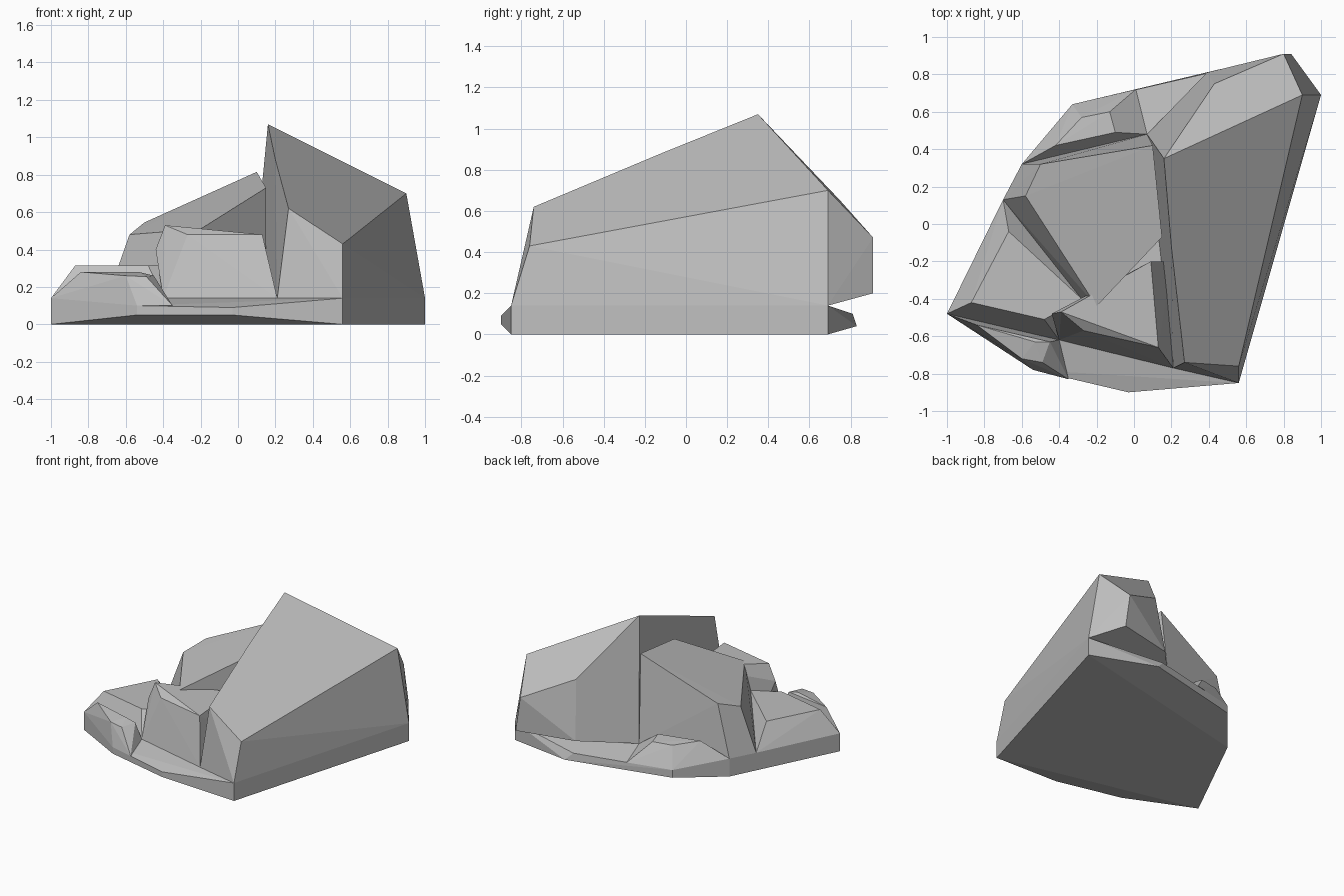
import bpy
import bmesh
import math
from mathutils import Vector

# Remove the default cube if it is there
default_cube = bpy.data.objects.get("Cube")
if default_cube is not None:
    bpy.data.objects.remove(default_cube, do_unlink=True)

# One plain grey stone material
STONE_COLOUR = (0.52, 0.52, 0.52, 1.0)
stone = bpy.data.materials.new("grey_stone")
stone.use_nodes = True
stone.diffuse_color = STONE_COLOUR
shader = next(n for n in stone.node_tree.nodes if n.type == 'BSDF_PRINCIPLED')
shader.inputs["Base Color"].default_value = STONE_COLOUR
shader.inputs["Roughness"].default_value = 0.9


def rock(name, *corners):
    """Make a chiselled, flat-faced boulder that wraps the given corners."""
    bm = bmesh.new()
    for corner in corners:
        bm.verts.new(Vector(corner))
    hull = bmesh.ops.convex_hull(bm, input=bm.verts[:])
    unused = {item for item in hull["geom_interior"] + hull["geom_unused"]
              if isinstance(item, bmesh.types.BMVert)}
    bmesh.ops.delete(bm, geom=list(unused), context='VERTS')
    bmesh.ops.dissolve_limit(bm, angle_limit=math.radians(1.5),
                             verts=bm.verts[:], edges=bm.edges[:])
    bmesh.ops.recalc_face_normals(bm, faces=bm.faces[:])
    mesh = bpy.data.meshes.new(name)
    bm.to_mesh(mesh)
    bm.free()
    mesh.materials.append(stone)
    result = bpy.data.objects.new(name, mesh)
    bpy.context.scene.collection.objects.link(result)
    return result


def ground(corner):
    """Drop a corner straight down to the floor."""
    return (corner[0], corner[1], 0)


# Corners on the rim of the plinth, shared by neighbouring rocks
left_tip = (-1, -.48, .14)
front_corner = (.56, -.85, .14)
back_corner = (1, .69, .14)
rear_notch = (-.6, .32, .14)
rear_rim = (-.33, .64, .1)
front_rim = (-.54, -.78, .1)

# Corners on top of the plinth where the rocks meet
slab_front_foot = (.21, -.77, .14)
slab_rear_foot = (.07, .48, .14)
side_foot = (-.7, .13, .14)
front_foot = (-.4, -.62, .14)

# Wide plinth with bevelled front and rear rims
rock("plinth",
     left_tip, front_corner, back_corner, rear_notch, rear_rim, front_rim,
     ground(left_tip), ground(front_corner),
     ground(back_corner), ground(rear_notch),
     (-.03, -.9, .09), (-.03, -.9, .05), (-.54, -.78, .05),
     (.41, .81, .1), (.47, .83, .04), (-.33, .64, .04))

# Tall slab leaning over the right-hand side
rock("tall_slab",
     front_corner, back_corner, slab_front_foot, slab_rear_foot,
     (.16, .35, 1.07), (.9, .69, .7), (.56, -.76, .43), (.27, -.74, .62),
     (.2, -.12, .88), (.43, .75, .65), (.8, .91, .47),
     (.84, .91, .2), (.39, .81, .2))

# Sloping boulder in the middle
rock("middle_boulder",
     rear_notch, slab_rear_foot, side_foot,
     (.1, .42, .815), (.15, -.07, .73), (-.2, -.44, .51),
     (-.58, .15, .48), (-.5, .32, .545),
     (-.28, -.47, .14), (.15, -.07, .14))

# Squared block at the front, against the slab
rock("front_block",
     slab_front_foot, front_foot,
     (-.39, -.47, .53), (-.44, -.48, .4), (-.27, -.57, .48),
     (.13, -.66, .48), (.09, -.2, .48), (-.2, -.45, .5),
     (.2, -.2, .14), (-.35, -.45, .14))

# Low shelf that runs out to the left tip
rock("left_shelf",
     left_tip, side_foot, front_foot,
     (-.87, -.42, .315), (-.67, -.04, .315),
     (-.48, -.51, .315), (-.28, -.4, .315), (-.28, -.4, .14))

# Small ledge below the shelf at the front
rock("front_ledge",
     left_tip, front_foot, front_rim,
     (-.84, -.54, .28), (-.53, -.63, .28), (-.6, -.72, .26),
     (-.49, -.74, .255), (-.45, -.63, .26), (-.35, -.83, .1))

# Small ledge at the back
rock("rear_ledge",
     rear_notch, rear_rim, slab_rear_foot,
     (-.1, .49, .265), (-.42, .42, .27), (-.28, .57, .255),
     (-.13, .6, .255), (.01, .72, .1))
